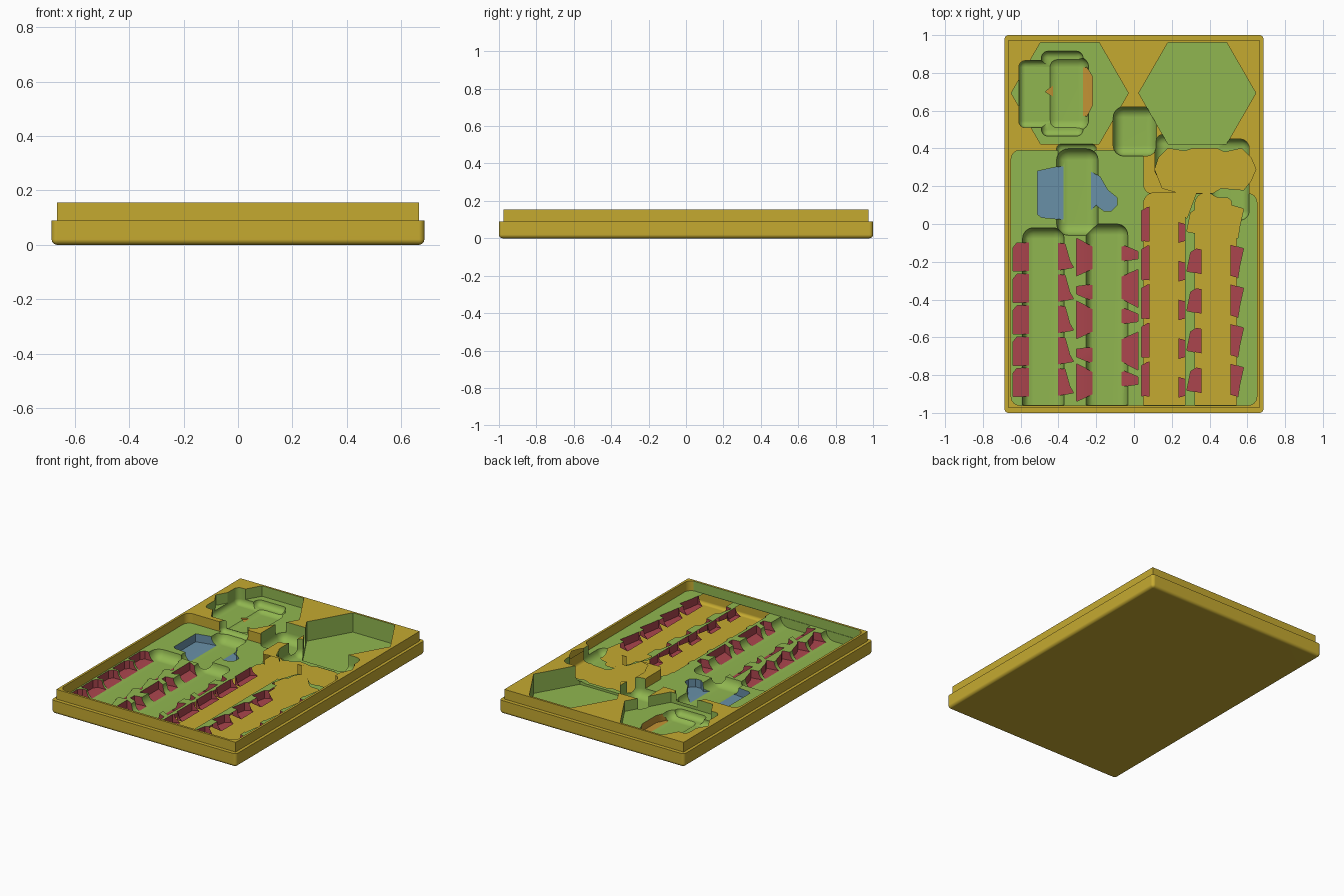
import bpy, bmesh, math

cube = bpy.data.objects.get("Cube")
if cube:
    bpy.data.objects.remove(cube, do_unlink=True)


def material(name, rgb):
    m = bpy.data.materials.new(name)
    m.use_nodes = True
    m.diffuse_color = (*rgb, 1)
    bsdf = next(n for n in m.node_tree.nodes if n.type == 'BSDF_PRINCIPLED')
    bsdf.inputs["Base Color"].default_value = (*rgb, 1)
    return m


YELLOW = material("mustard yellow", (0.56, 0.40, 0.03))
GREEN = material("leaf green", (0.28, 0.47, 0.08))
RED = material("dark red", (0.41, 0.06, 0.075))
BLUE = material("steel blue", (0.14, 0.28, 0.39))
ORANGE = material("orange", (0.55, 0.29, 0.035))

TOP = 0.155      # rim height
FLOOR = 0.09     # shared recess floor
DEEP = 0.036     # piece pocket floor
SCOOP = 0.03     # finger scoop floor
ABOVE = 0.3      # cutter height


def to_object(bm, name, mats):
    bmesh.ops.recalc_face_normals(bm, faces=bm.faces)
    mesh = bpy.data.meshes.new(name)
    bm.to_mesh(mesh)
    bm.free()
    ob = bpy.data.objects.new(name, mesh)
    bpy.context.collection.objects.link(ob)
    for m in mats:
        mesh.materials.append(m)
    return ob


def prism(name, points, z0, z1, mats, corner=0.0):
    """Upright prism over an outline, with optional rounded corners."""
    bm = bmesh.new()
    base = bm.faces.new([bm.verts.new((x, y, z0)) for x, y in points])
    out = bmesh.ops.extrude_face_region(bm, geom=[base])
    bmesh.ops.translate(bm, vec=(0, 0, z1 - z0),
                        verts=[v for v in out["geom"] if isinstance(v, bmesh.types.BMVert)])
    if corner:
        upright = [e for e in bm.edges if abs(e.verts[0].co.z - e.verts[1].co.z) > 1e-4]
        bmesh.ops.bevel(bm, geom=upright, offset=corner, segments=6, profile=0.5, affect='EDGES')
    return to_object(bm, name, mats)


def round_box(name, x0, x1, y0, y1, z0, z1, r, mats, open_front=False):
    """Box with every edge rounded except the top (and the front if open)."""
    bm = bmesh.new()
    bmesh.ops.create_cube(bm, size=1)
    for v in bm.verts:
        v.co = (x1 if v.co.x > 0 else x0, y1 if v.co.y > 0 else y0, z1 if v.co.z > 0 else z0)
    edges = [e for e in bm.edges
             if not all(v.co.z > z1 - 1e-4 for v in e.verts)
             and not (open_front and all(v.co.y < y0 + 1e-4 for v in e.verts))]
    bmesh.ops.bevel(bm, geom=edges, offset=r, segments=6, profile=0.5, affect='EDGES')
    return to_object(bm, name, mats)


def combine(tool, operation='DIFFERENCE'):
    mod = tray.modifiers.new("cut", 'BOOLEAN')
    mod.object, mod.operation, mod.solver = tool, operation, 'EXACT'
    mod.material_mode = 'TRANSFER'
    bpy.context.view_layer.objects.active = tray
    bpy.ops.object.modifier_apply(modifier=mod.name)
    bpy.data.objects.remove(tool, do_unlink=True)


def pocket(points, z, mat, dy=0.0):
    combine(prism("pocket", [(x, y + dy) for x, y in points], z, ABOVE, [mat]))


def scoop(x0, x1, y0, y1, z=SCOOP, r=0.055, open_front=False):
    combine(round_box("scoop", x0, x1, y0, y1, z, ABOVE, r, [GREEN], open_front))


def hexagon(cx, cy, r):
    return [(cx + r * math.cos(k * math.pi / 3), cy + r * math.sin(k * math.pi / 3))
            for k in range(6)]


def rect(x, y):
    return [(-x, -y), (x, -y), (x, y), (-x, y)]


# Tray body: rounded base and stepped-in upper part
tray = round_box("tray", -0.685, 0.685, -1, 1, 0, FLOOR, 0.02,
                 [YELLOW, GREEN, RED, BLUE, ORANGE])
combine(prism("upper", rect(0.665, 0.975), 0.05, TOP, [YELLOW]), 'UNION')

# Shared recess: green floor and front wall, other walls yellow
recess = prism("recess", [(-0.65, -0.96), (0.65, -0.96), (0.65, 0.16), (0.05, 0.16),
                          (0.05, 0.39), (-0.65, 0.39)], FLOOR, ABOVE, [GREEN, YELLOW], 0.045)
for f in recess.data.polygons:
    if abs(f.normal.z) < 0.5 and f.normal.y > -0.95:
        f.material_index = 1
combine(recess)

# Hexagonal tile wells
pocket(hexagon(-0.34, 0.693, 0.31), 0.085, GREEN)
pocket(hexagon(0.335, 0.693, 0.31), 0.025, GREEN)

# Nested piece and scoops in the left hexagon
scoop(-0.61, -0.25, 0.51, 0.865, 0.046, 0.035)
scoop(-0.49, -0.27, 0.465, 0.915, 0.048, 0.035)
pocket([(-0.47, 0.70), (-0.42, 0.67), (-0.33, 0.58), (-0.25, 0.57), (-0.22, 0.63),
        (-0.22, 0.78), (-0.25, 0.83), (-0.33, 0.82), (-0.42, 0.74)], DEEP, ORANGE)
scoop(-0.46, -0.24, 0.495, 0.885)

# Scoop beside the right hexagon, and the scalloped well in front of it
scoop(-0.11, 0.12, 0.36, 0.62)
scoop(0.11, 0.50, 0.24, 0.475, 0.04, 0.05)
scoop(0.40, 0.61, 0.02, 0.45, 0.04, 0.05)
pocket([(0.11, 0.29), (0.13, 0.35), (0.18, 0.40), (0.27, 0.385), (0.31, 0.40), (0.44, 0.40),
        (0.48, 0.38), (0.57, 0.40), (0.62, 0.35), (0.645, 0.29), (0.62, 0.23), (0.58, 0.18),
        (0.46, 0.19), (0.42, 0.165), (0.33, 0.165), (0.28, 0.03), (0.24, 0.06), (0.22, 0.17),
        (0.15, 0.19), (0.13, 0.24)], 0.034, GREEN)

# Blue piece pocket with its scoop
pocket([(-0.51, 0.05), (-0.49, 0.035), (-0.34, 0.02), (-0.25, 0.05), (-0.20, 0.10), (-0.16, 0.07),
        (-0.12, 0.07), (-0.09, 0.10), (-0.09, 0.14), (-0.14, 0.18), (-0.18, 0.25), (-0.25, 0.29),
        (-0.34, 0.31), (-0.42, 0.30), (-0.51, 0.28)], DEEP, BLUE)
scoop(-0.41, -0.19, -0.06, 0.40, r=0.062)
scoop(-0.41, -0.20, 0.25, 0.425, 0.08, 0.03)

# Red piece pockets: one outline per column, repeated down the rows
helmet = [(-0.64, -0.075), (-0.64, 0.05), (-0.62, 0.075), (-0.43, 0.078), (-0.365, 0.07),
          (-0.34, -0.02), (-0.32, -0.055), (-0.43, -0.075)]
cone = [(-0.305, -0.10), (-0.305, 0.10), (-0.19, 0.04), (-0.10, 0.045), (-0.05, 0.06),
        (0.02, 0.03), (0.02, -0.01), (-0.05, -0.02), (-0.10, -0.01), (-0.19, -0.05)]
slab = [(0.04, -0.09), (0.04, 0.07), (0.07, 0.09), (0.11, 0.095), (0.20, 0.02), (0.27, 0.0),
        (0.27, -0.09), (0.20, -0.11), (0.11, -0.095)]
lump = [(0.28, -0.05), (0.30, 0.05), (0.33, 0.07), (0.385, 0.06), (0.48, 0.08), (0.51, 0.09),
        (0.58, 0.07), (0.56, -0.02), (0.55, -0.085), (0.48, -0.065), (0.385, -0.07)]
for row in range(5):
    y = -0.175 - 0.166 * row
    pocket(helmet, DEEP, RED, y)
    # Every second cone is turned around
    turned = [(-0.285 - x, -p) for x, p in cone] if row % 2 else cone
    pocket(turned, DEEP, RED, y)
    pocket(slab, DEEP, RED, -0.205 * row)
    pocket(lump, DEEP, RED, 0.01 - 0.21 * row)

# Finger troughs running to the front wall
for x, back in ((-0.48, -0.02), (-0.143, 0.0), (0.16, 0.165), (0.433, 0.165)):
    scoop(x - 0.11, x + 0.11, -0.957, back, r=0.058, open_front=True)

# Smooth the fillets, keep hard edges
bpy.ops.object.select_all(action='DESELECT')
tray.select_set(True)
bpy.context.view_layer.objects.active = tray
bpy.ops.object.shade_smooth_by_angle(angle=math.radians(30))
weighted = tray.modifiers.new("even shading", 'WEIGHTED_NORMAL')
weighted.keep_sharp = True
